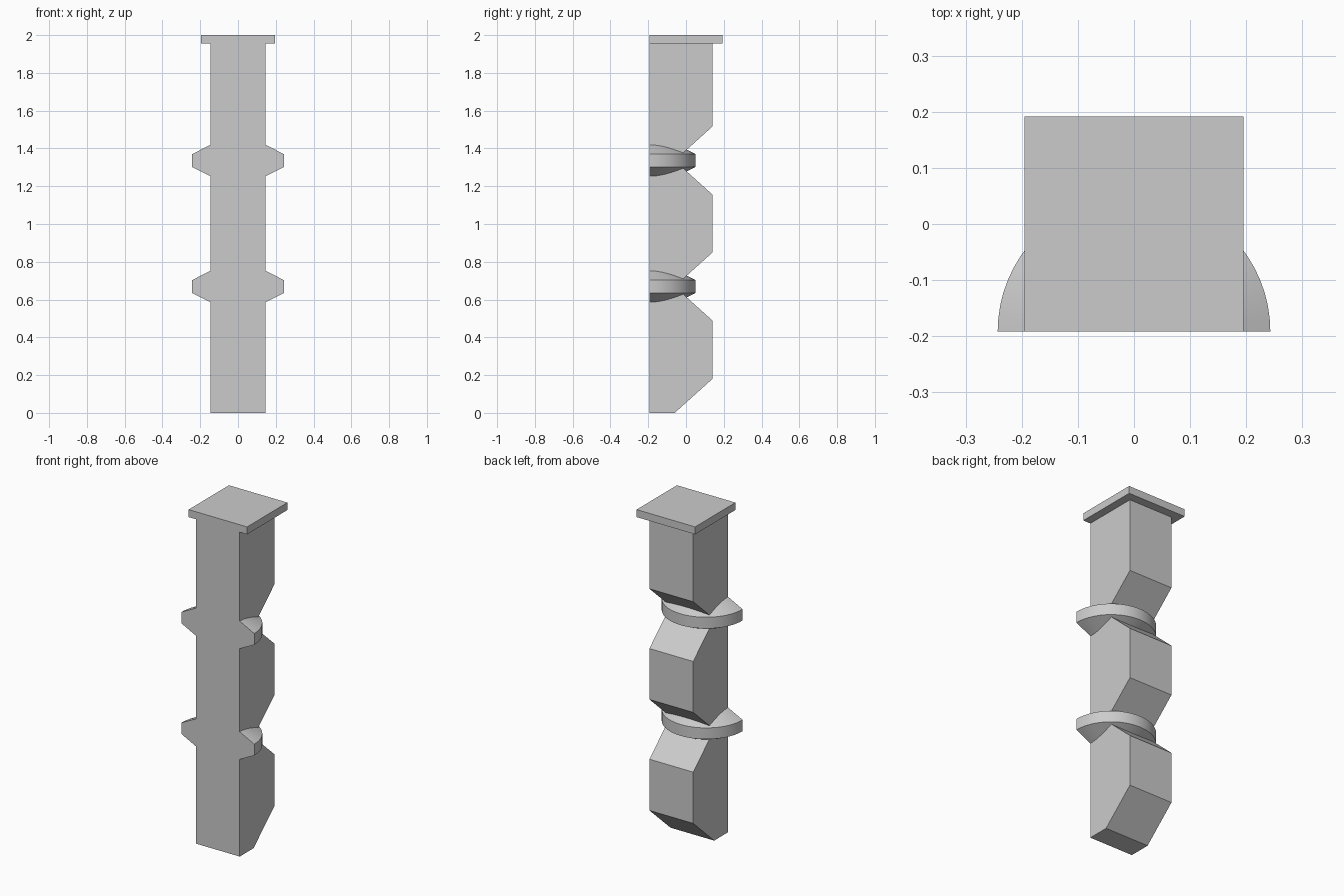
import bpy, bmesh, math

if "Cube" in bpy.data.objects:
    bpy.data.objects.remove(bpy.data.objects["Cube"])

stone = bpy.data.materials.new("grey stone")
stone.diffuse_color = (0.6, 0.6, 0.6, 1)
stone.use_nodes = True
stone.node_tree.nodes["Principled BSDF"].inputs["Base Color"].default_value = stone.diffuse_color

FRONT, BACK, HALF = -0.192, 0.14, 0.146   # flat front, back face, half width
NOTCH_Y, NOTCH_H = -0.06, 0.18            # depth and half height of the notches
LEVELS = (0.669, 1.336)                   # heights of notches and collars


def finish(name, bm):
    bmesh.ops.recalc_face_normals(bm, faces=bm.faces)
    mesh = bpy.data.meshes.new(name)
    bm.to_mesh(mesh)
    bm.free()
    mesh.materials.append(stone)
    obj = bpy.data.objects.new(name, mesh)
    bpy.context.collection.objects.link(obj)
    return obj


def sweep(name, rings):
    """Bridge a row of matching closed sections and cap both ends."""
    bm = bmesh.new()
    rows = [[bm.verts.new(p) for p in ring] for ring in rings]
    n = len(rows[0])
    for a, b in zip(rows, rows[1:]):
        for i in range(n):
            j = (i + 1) % n
            bm.faces.new((a[i], a[j], b[j], b[i]))
    bm.faces.new(rows[0])
    bm.faces.new(rows[-1])
    return finish(name, bm)


# Post: side profile with two V notches and a chamfered foot, pushed along x
profile = [(FRONT, 0), (NOTCH_Y, 0), (BACK, NOTCH_H)]
for z in LEVELS:
    profile += [(BACK, z - NOTCH_H), (NOTCH_Y, z), (BACK, z + NOTCH_H)]
profile += [(BACK, 1.955), (FRONT, 1.955)]
sweep("post", [[(x, y, z) for y, z in profile] for x in (-HALF, HALF)])

# Cap: flat plate on top
plate = [(-0.195, FRONT), (0.195, FRONT), (0.195, 0.192), (-0.195, 0.192)]
sweep("cap", [[(x, y, z) for x, y in plate] for z in (1.955, 2.0)])

# Collars: half rings with tapered top and bottom, cut flat at the front
STEPS = 32
section = [(HALF, -0.083), (0.243, -0.034), (0.243, 0.034), (HALF, 0.083)]
for name, level in zip(("lower_collar", "upper_collar"), LEVELS):
    rings = []
    for i in range(STEPS + 1):
        a = math.pi * i / STEPS
        rings.append([(r * math.cos(a), FRONT + r * math.sin(a), level + h)
                      for r, h in section])
    collar = sweep(name, rings)
    bpy.ops.object.select_all(action='DESELECT')
    collar.select_set(True)
    bpy.context.view_layer.objects.active = collar
    bpy.ops.object.shade_smooth_by_angle(angle=math.radians(20))
